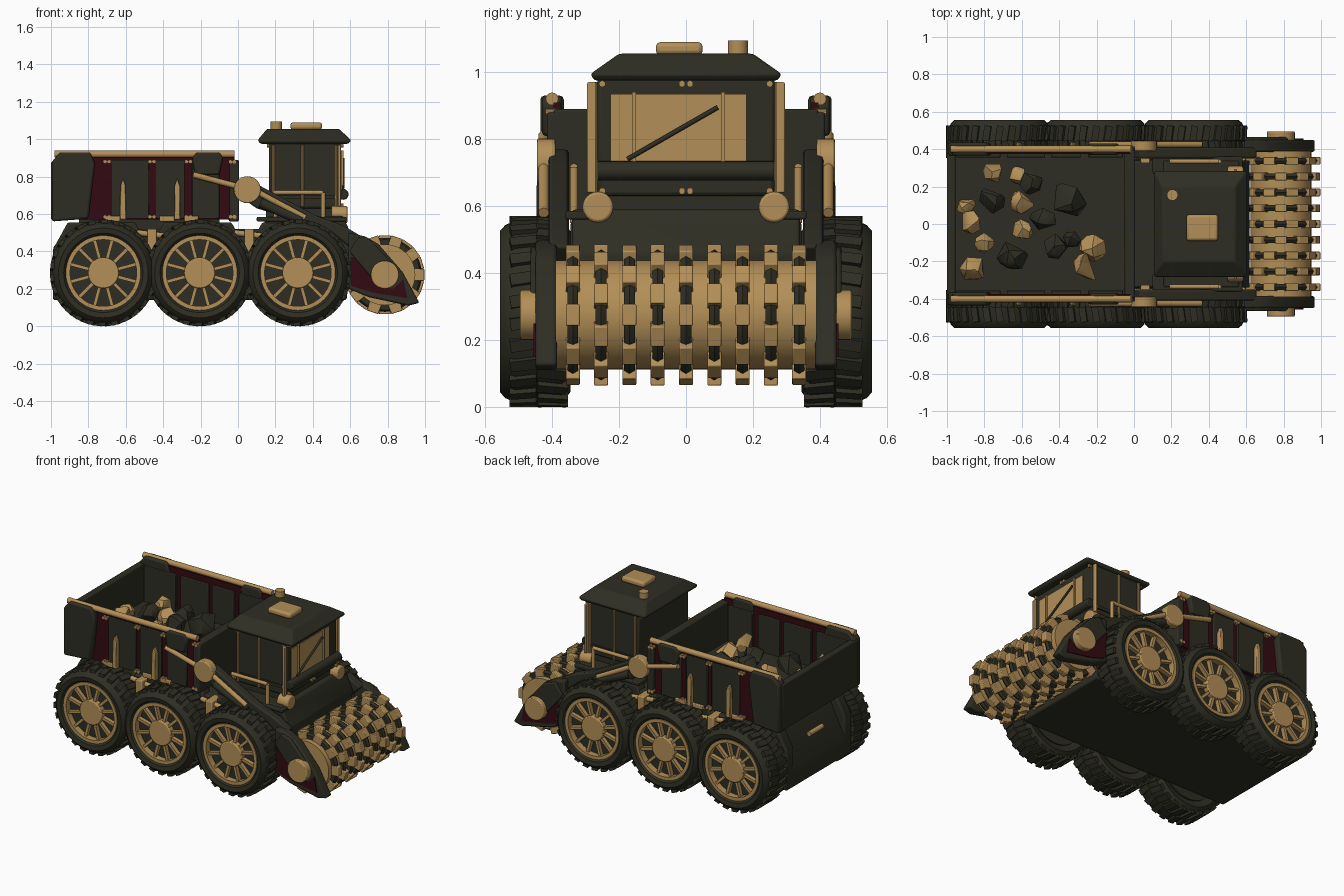
import bpy, bmesh, random
from math import pi, radians
from mathutils import Matrix, Vector

if "Cube" in bpy.data.objects:
    bpy.data.objects.remove(bpy.data.objects["Cube"])
random.seed(4)


def material(name, colour):
    m = bpy.data.materials.new(name)
    m.use_nodes = True
    m.diffuse_color = (*colour, 1)
    bsdf = next(n for n in m.node_tree.nodes if n.type == "BSDF_PRINCIPLED")
    bsdf.inputs["Base Color"].default_value = (*colour, 1)
    return m


DARK = material("dark olive", (.027, .027, .017))
GOLD = material("tan gold", (.45, .275, .095))
RED = material("dark maroon", (.032, .003, .006))


def finish(name, bm, mat, mirror=False, bevel=0):
    bmesh.ops.recalc_face_normals(bm, faces=bm.faces)
    mesh = bpy.data.meshes.new(name)
    bm.to_mesh(mesh)
    bm.free()
    mesh.materials.append(mat)
    mesh.shade_smooth()
    mesh.set_sharp_from_angle(angle=radians(32))
    obj = bpy.data.objects.new(name, mesh)
    bpy.context.collection.objects.link(obj)
    if bevel:
        mod = obj.modifiers.new("Bevel", "BEVEL")
        mod.width, mod.segments = bevel, 2
    if mirror:
        mod = obj.modifiers.new("Mirror", "MIRROR")
        mod.use_axis = (False, True, False)
    return obj


def add_box(bm, size, matrix):
    bmesh.ops.create_cube(bm, size=1, matrix=matrix @ Matrix.Diagonal((*size, 1)))


def add_rod(bm, a, b, radius, sides=16):
    a, b = Vector(a), Vector(b)
    turn = (b - a).to_track_quat("Z", "Y").to_matrix().to_4x4()
    bmesh.ops.create_cone(bm, cap_ends=True, segments=sides, radius1=radius, radius2=radius,
                          depth=(b - a).length, matrix=Matrix.Translation((a + b) / 2) @ turn)


def box(name, x, y, z, mat, mirror=False, bevel=0):
    bm = bmesh.new()
    lo, hi = Vector((x[0], y[0], z[0])), Vector((x[1], y[1], z[1]))
    add_box(bm, hi - lo, Matrix.Translation((lo + hi) / 2))
    return finish(name, bm, mat, mirror, bevel)


def rods(name, path, radius, mat, mirror=False, sides=16, bevel=0):
    bm = bmesh.new()
    for a, b in zip(path, path[1:]):
        add_rod(bm, a, b, radius, sides)
    return finish(name, bm, mat, mirror, bevel)


def side_plate(name, outline, y, mat, mirror=False, bevel=0):
    bm = bmesh.new()
    face = bm.faces.new([bm.verts.new((px, y[0], pz)) for px, pz in outline])
    grown = bmesh.ops.extrude_face_region(bm, geom=[face])["geom"]
    moved = [v for v in grown if isinstance(v, bmesh.types.BMVert)]
    bmesh.ops.translate(bm, verts=moved, vec=(0, y[1] - y[0], 0))
    return finish(name, bm, mat, mirror, bevel)


def lathe(name, profile, x, z, mat, mirror=False, sides=48):
    # closed profile of (radius, y) spun about a sideways axle
    bm = bmesh.new()
    rings = [[bm.verts.new(Matrix.Rotation(2 * pi * i / sides, 3, "Y") @ Vector((r, y, 0)) + Vector((x, 0, z)))
              for r, y in profile] for i in range(sides)]
    n = len(profile)
    for i in range(sides):
        a, b = rings[i], rings[(i + 1) % sides]
        for j in range(n):
            bm.faces.new((a[j], a[(j + 1) % n], b[(j + 1) % n], b[j]))
    return finish(name, bm, mat, mirror)


def ring_of_boxes(bm, count, size, radius, x, y, z, phase=0, skew=0):
    for i in range(count):
        add_box(bm, size, Matrix.Translation((x, y, z)) @ Matrix.Rotation(2 * pi * (i + phase) / count, 4, "Y")
                @ Matrix.Translation((radius, 0, 0)) @ Matrix.Rotation(skew, 4, "X"))


# Wheels, three on each side
AXLE = .285
for label, x in (("rear", -.72), ("middle", -.205), ("front", .32)):
    tyre = [(.195, .36), (.24, .345), (.272, .37), (.272, .51), (.258, .54), (.24, .556), (.212, .55), (.195, .53)]
    lathe(label + "_tyre", tyre, x, AXLE, DARK, True)
    bm = bmesh.new()
    ring_of_boxes(bm, 26, (.026, .09, .036), .272, x, .40, AXLE, 0, .15)
    ring_of_boxes(bm, 26, (.026, .08, .036), .272, x, .485, AXLE, .5, -.15)
    finish(label + "_tread", bm, DARK, True)
    lathe(label + "_rim", [(.178, .47), (.2, .47), (.2, .543), (.178, .543)], x, AXLE, GOLD, True)
    rods(label + "_wheel_disc", [(x, .35, AXLE), (x, .5, AXLE)], .197, DARK, True, 40)
    rods(label + "_hub", [(x, .45, AXLE), (x, .54, AXLE)], .083, GOLD, True, 28, .006)
    bm = bmesh.new()
    ring_of_boxes(bm, 12, (.12, .035, .018), .125, x, .51, AXLE, .5)
    finish(label + "_spokes", bm, GOLD, True)
    arch = [(x - .27, .14), (x - .27, .41), (x - .19, .555), (x + .17, .555), (x + .25, .41), (x + .25, .14)]
    side_plate(label + "_wheel_arch", arch, (.27, .345), DARK, True, .01)

# Chassis, nose and engine deck
chassis = [(-.99, .14), (-.99, .27), (-.87, .52), (.12, .52), (.16, .59), (.56, .59), (.62, .46), (.58, .14)]
side_plate("chassis", chassis, (-.34, .34), DARK, False, .01)
box("bed_mount", (-.85, -.1), (-.22, .22), (.5, .58), DARK)
box("cab_mount", (.15, .53), (-.25, .25), (.57, .65), DARK)
box("deck_side", (.1, .58), (.27, .36), (.56, .585), DARK, True, .006)
rods("rear_tow_bar", [(-.97, -.06, .42), (-.97, .08, .42)], .016, GOLD)
for x in (-.46, .06):
    box("axle_bracket", (x - .025, x + .025), (.3, .4), (.36, .52), GOLD, True, .006)
    rods("axle_link", [(x - .08, .36, .5), (x + .09, .36, .48)], .016, GOLD, True)

# Dump bed
box("bed_floor", (-.97, -.02), (-.38, .38), (.57, .63), DARK)
box("bed_tailgate", (-1, -.955), (-.4, .4), (.57, .88), DARK, False, .008)
box("bed_headboard", (-.05, .005), (-.395, .395), (.56, .89), DARK, False, .008)
box("bed_side_wall", (-.97, -.02), (.375, .395), (.57, .91), RED, True)
for a, b in ((-.68, -.475), (-.445, -.285), (-.245, -.1)):
    box("outer_side_panel", (a, b), (.39, .408), (.575, .89), DARK, True, .004)
for a, b in ((-.95, -.715), (-.68, -.475), (-.445, -.285), (-.245, -.06)):
    box("inner_side_panel", (a, b), (.355, .378), (.6, .87), DARK, True, .004)
rear_corner = [(-.995, .56), (-.8, .575), (-.765, .87), (-.79, .93), (-.95, .93), (-.995, .88)]
side_plate("rear_corner_guard", rear_corner, (.365, .435), DARK, True, .012)
side_plate("front_corner_cap", [(-.23, .81), (-.245, .9), (-.22, .93), (-.1, .93), (-.08, .9), (-.1, .81)],
           (.37, .43), DARK, True, .01)
box("front_corner_post", (-.045, .005), (.36, .415), (.56, .88), DARK, True, .008)
rods("bed_top_rail", [(-.98, .4, .92), (-.02, .4, .92)], .019, GOLD, True)
for x in (-.615, -.325):
    rib = [(x - .016, .57), (x + .016, .57), (x + .014, .75), (x, .79), (x - .014, .75)]
    side_plate("bed_rib", rib, (.4, .435), GOLD, True, .004)
bm = bmesh.new()
for x in (-.7, -.46, -.265, -.03):
    for z in (.585, .88):
        for dx in (-.011, .011):
            add_rod(bm, (x + dx, .38, z), (x + dx, .42, z), .011, 10)
finish("bed_bolts", bm, GOLD, True)
for x in (-.67, -.38, -.25):
    box("bed_foot", (x - .04, x + .04), (.33, .42), (.56, .59), GOLD, True, .005)

# Rock load
light = [(-.9, .1, .055), (-.87, .01, .065), (-.8, -.1, .055), (-.86, -.24, .075), (-.75, .28, .06), (-.62, .26, .05),
         (-.6, .12, .07), (-.59, -.03, .065), (-.25, -.23, .08), (-.22, -.13, .075)]
heavy = [(-.76, .13, .075), (-.55, .22, .065), (-.35, .13, .1), (-.48, .02, .08), (-.65, -.17, .085),
         (-.42, -.12, .07), (-.33, -.08, .05)]
for name, load, mat in (("tan_rocks", light, GOLD), ("dark_rocks", heavy, DARK)):
    bm = bmesh.new()
    for x, y, r in load:
        centre = Vector((x, y, .62 + r * random.uniform(.8, 1.5)))
        verts = []
        for _ in range(16):
            d = Vector([random.gauss(0, 1) for _ in "xyz"]).normalized()
            verts.append(bm.verts.new(centre + d * r))
        hull = bmesh.ops.convex_hull(bm, input=verts)
        spare = [v for v in hull["geom_interior"] if isinstance(v, bmesh.types.BMVert)]
        bmesh.ops.delete(bm, geom=spare, context="VERTS")
    finish(name, bm, mat)

# Cab
box("cab_body", (.165, .55), (-.265, .265), (.63, .99), DARK, False, .012)
bm = bmesh.new()
loops = []
for x0, x1, w, z in ((.12, .59, .275, .975), (.105, .605, .285, .995), (.155, .54, .2, 1.055)):
    loops.append([bm.verts.new(p) for p in ((x0, -w, z), (x1, -w, z), (x1, w, z), (x0, w, z))])
for lower, upper in zip(loops, loops[1:]):
    for i in range(4):
        k = (i + 1) % 4
        bm.faces.new((lower[i], lower[k], upper[k], upper[i]))
bm.faces.new(loops[0])
bm.faces.new(loops[-1])
finish("cab_roof", bm, DARK, False, .008)
box("roof_hatch", (.28, .45), (-.09, .05), (1.05, 1.09), GOLD, False, .014)
rods("exhaust", [(.205, .155, 1.02), (.205, .155, 1.094)], .03, GOLD, False, 20)
box("windshield", (.545, .556), (-.225, .18), (.72, .935), GOLD)
for y in (-.155, .11):
    box("windshield_post", (.55, .565), (y - .006, y + .006), (.72, .94), GOLD)
rods("wiper", [(.563, -.175, .74), (.563, .095, .895)], .007, DARK)
rods("cab_bumper", [(.562, -.265, .705), (.562, .265, .705)], .029, DARK, False, 20, .006)
for x in (.19, .345, .525):
    rods("cab_side_post", [(x, .27, .64), (x, .27, .97)], .009, GOLD, True, 10)
box("cab_corner_strip", (.535, .55), (.268, .295), (.64, .97), GOLD, True, .004)
box("cab_door_sill", (.2, .52), (.26, .275), (.68, .7), DARK, True)
bm = bmesh.new()
for z in (.645, .965):
    for y in (-.25, -.012, .012, .25):
        add_rod(bm, (.54, y, z), (.565, y, z), .01, 10)
        add_rod(bm, (.175, y, z), (.155, y, z), .01, 10)
finish("cab_bolts", bm, GOLD)
rods("headlamp", [(.5, .263, .597), (.585, .263, .597)], .046, GOLD, True, 24, .008)
rods("handrail", [(.19, .335, .715), (.455, .335, .715), (.455, .335, .55)], .012, GOLD, True)
rods("handrail_post", [(.2, .335, .715), (.2, .335, .57)], .01, GOLD, True)

# Lift arms
arm = [(0, .7), (.03, .77), (.1, .76), (.42, .59), (.56, .54), (.66, .48), (.6, .42), (.5, .5), (.32, .565), (.1, .63)]
side_plate("lift_arm", arm, (.35, .41), DARK, True, .01)
rods("lift_pivot", [(.05, .39, .73), (.05, .445, .73)], .072, GOLD, True, 28, .006)
rods("lift_ram", [(-.24, .425, .81), (.1, .425, .72), (.36, .425, .58)], .016, GOLD, True)
rods("ram_sleeve", [(.12, .42, .66), (.34, .42, .565)], .026, DARK, True)

# Crushing drum and its side plates
DX, DZ = .785, .275
plate = [(.59, .5), (.68, .48), (.75, .44), (.88, .29), (.97, .125), (.91, .11), (.7, .155), (.59, .2)]
side_plate("drum_side_plate", plate, (.385, .45), DARK, True, .01)
inset = [(.6, .37), (.65, .37), (.74, .22), (.83, .2), (.885, .25), (.905, .15), (.72, .18), (.605, .215)]
side_plate("drum_plate_inset", inset, (.447, .456), RED, True)
side_plate("drum_arm", [(.595, .4), (.65, .48), (.71, .46), (.85, .31), (.83, .22), (.75, .215)],
           (.44, .465), DARK, True, .008)
rods("drum_axle_cap", [(DX, .44, DZ), (DX, .495, DZ)], .075, GOLD, True, 28, .006)
rods("drum", [(DX, -.39, DZ), (DX, .39, DZ)], .163, GOLD, False, 48)
for i in range(9):
    y = (i - 4) * .0845
    lathe("drum_ring", [(.15, y - .016), (.188, y - .016), (.198, y), (.188, y + .016), (.15, y + .016)], DX, DZ, DARK)
    bm = bmesh.new()
    ring_of_boxes(bm, 10, (.056, .042, .064), .183, DX, y, DZ, .5 * (i % 2))
    finish("drum_teeth", bm, GOLD, False, .004)
